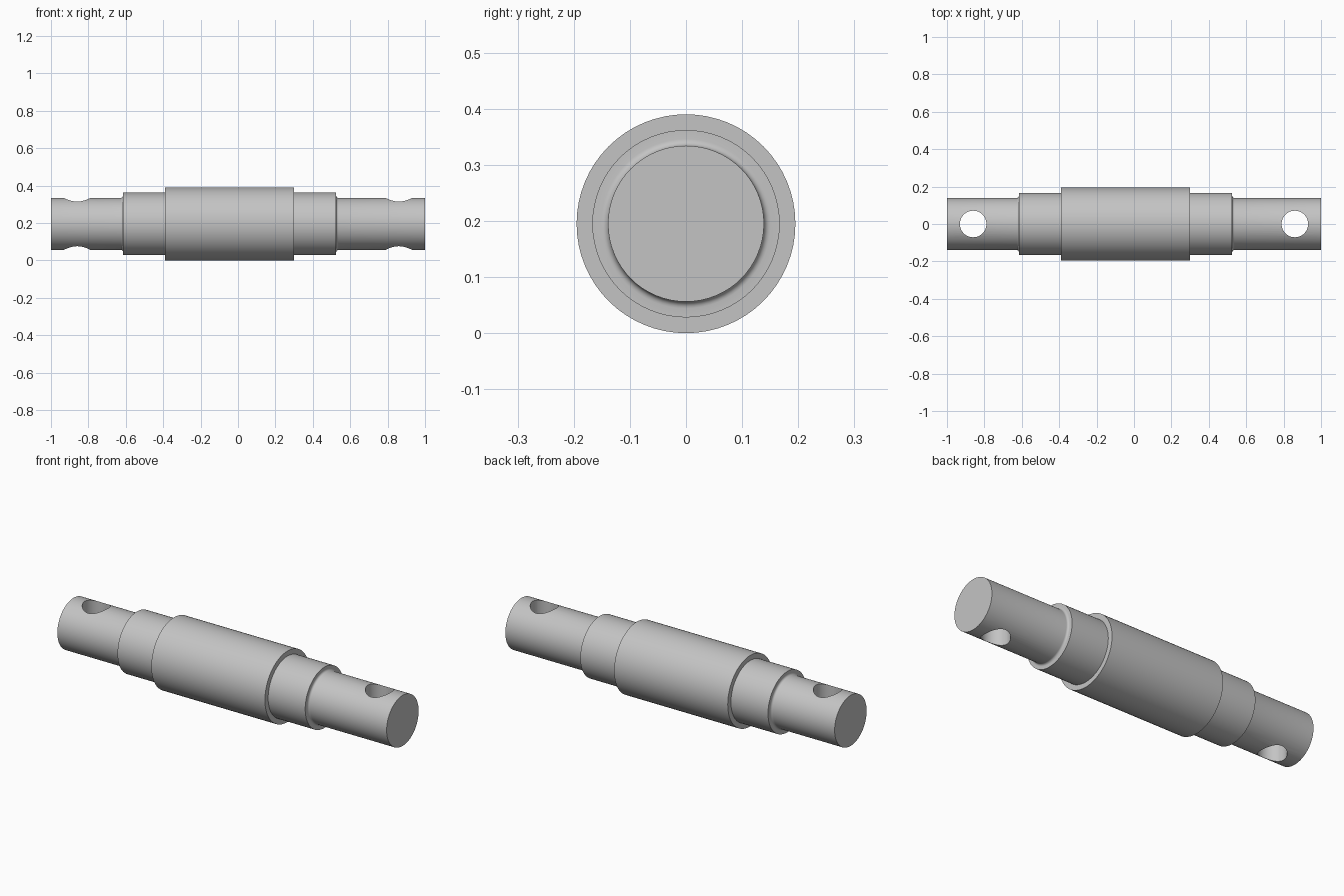
import bpy, bmesh, math
from mathutils import Matrix, Vector

cube = bpy.data.objects.get("Cube")
if cube:
    bpy.data.objects.remove(cube, do_unlink=True)

AXIS_Z = 0.195
SEGMENTS = 64
R_END, R_SHOULDER, R_BODY = 0.139, 0.167, 0.195
FILLET = 0.012

steel = bpy.data.materials.new("grey_steel")
steel.use_nodes = True
colour = (0.55, 0.55, 0.55, 1)
steel.diffuse_color = colour
steel.node_tree.nodes["Principled BSDF"].inputs["Base Color"].default_value = colour


def make_object(name, bm):
    bmesh.ops.recalc_face_normals(bm, faces=bm.faces)
    mesh = bpy.data.meshes.new(name)
    bm.to_mesh(mesh)
    bm.free()
    mesh.materials.append(steel)
    obj = bpy.data.objects.new(name, mesh)
    bpy.context.collection.objects.link(obj)
    return obj


def fillet(x, side):
    """Concave quarter round from the end journal up into the shoulder face."""
    arc = []
    for i in range(6):
        a = math.pi / 2 * i / 5
        arc.append((x + side * FILLET * (1 - math.sin(a)),
                    R_END + FILLET * (1 - math.cos(a))))
    return arc


# Stepped shaft: lathe profile of (x, radius)
profile = [(-1, R_END)] + fillet(-0.615, -1)
profile += [(-0.615, R_SHOULDER), (-0.39, R_SHOULDER), (-0.39, R_BODY),
            (0.3, R_BODY), (0.3, R_SHOULDER), (0.525, R_SHOULDER)]
profile += fillet(0.525, 1)[::-1] + [(1, R_END)]

bm = bmesh.new()
rings = []
for x, r in profile:
    ring = []
    for i in range(SEGMENTS):
        a = math.tau * i / SEGMENTS
        ring.append(bm.verts.new((x, r * math.cos(a), AXIS_Z + r * math.sin(a))))
    rings.append(ring)
for lower, upper in zip(rings, rings[1:]):
    for i in range(SEGMENTS):
        j = (i + 1) % SEGMENTS
        bm.faces.new((lower[i], lower[j], upper[j], upper[i]))
bm.faces.new(rings[0])
bm.faces.new(rings[-1])
shaft = make_object("stepped_shaft", bm)

# Cross pin holes through both ends
bm = bmesh.new()
for x in (-0.86, 0.86):
    bmesh.ops.create_cone(bm, cap_ends=True, segments=48, radius1=0.071, radius2=0.071,
                          depth=0.6, matrix=Matrix.Translation(Vector((x, 0, AXIS_Z))))
cutter = make_object("pin_hole_cutter", bm)
cutter.hide_render = True

bpy.ops.object.select_all(action='DESELECT')
bpy.context.view_layer.objects.active = shaft
shaft.select_set(True)
cut = shaft.modifiers.new("pin_holes", 'BOOLEAN')
cut.operation = 'DIFFERENCE'
cut.solver = 'EXACT'
cut.object = cutter
bpy.ops.object.modifier_apply(modifier=cut.name)
bpy.data.objects.remove(cutter, do_unlink=True)

bpy.ops.object.shade_smooth_by_angle(angle=math.radians(30))
